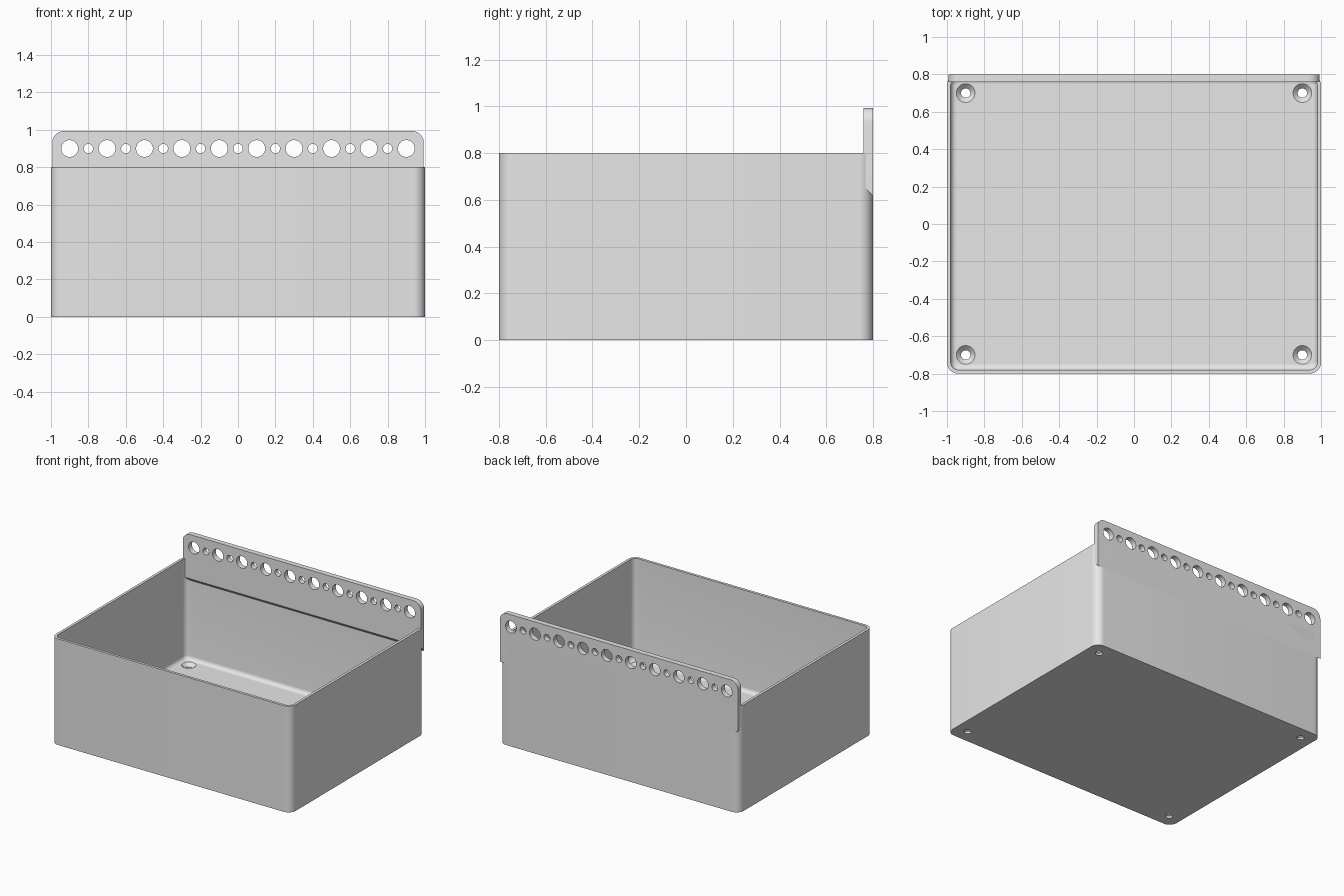
import bpy, bmesh
from math import cos, sin, pi

cube = bpy.data.objects.get("Cube")
if cube:
    bpy.data.objects.remove(cube, do_unlink=True)

grey = bpy.data.materials.new("plain grey")
grey.use_nodes = True
grey.diffuse_color = (0.8, 0.8, 0.8, 1)
grey.node_tree.nodes["Principled BSDF"].inputs["Base Color"].default_value = (0.8, 0.8, 0.8, 1)


def loft(bm, rings):
    """Skin a stack of equal-length closed rings and cap both ends."""
    loops = [[bm.verts.new(p) for p in ring] for ring in rings]
    n = len(loops[0])
    for a, b in zip(loops, loops[1:]):
        for i in range(n):
            j = (i + 1) % n
            bm.faces.new((a[i], a[j], b[j], b[i]))
    bm.faces.new(loops[0][::-1])
    bm.faces.new(loops[-1])


def arc(cx, cy, r, start, steps=10):
    """Quarter circle of points."""
    return [(cx + r * cos(start + pi / 2 * k / steps),
             cy + r * sin(start + pi / 2 * k / steps)) for k in range(steps + 1)]


def rounded_rect(hx, hy, r, z):
    pts = []
    for k, (sx, sy) in enumerate([(1, 1), (-1, 1), (-1, -1), (1, -1)]):
        pts += arc(sx * (hx - r), sy * (hy - r), r, k * pi / 2)
    return [(x, y, z) for x, y in pts]


def circle(x, y, z, r, axis, n=40):
    ring = []
    for k in range(n):
        u, v = r * cos(2 * pi * k / n), r * sin(2 * pi * k / n)
        ring.append((x + u, y + v, z) if axis == "z" else (x + u, y, z + v))
    return ring


def make_object(name, bm):
    bmesh.ops.recalc_face_normals(bm, faces=bm.faces)
    mesh = bpy.data.meshes.new(name)
    bm.to_mesh(mesh)
    bm.free()
    mesh.materials.append(grey)
    obj = bpy.data.objects.new(name, mesh)
    bpy.context.collection.objects.link(obj)
    return obj


def cut_and_smooth(obj, cutter):
    """Cut the holes, drop the cutter and smooth the rounded surfaces."""
    cutter.hide_render = True
    mod = obj.modifiers.new("holes", "BOOLEAN")
    mod.operation = "DIFFERENCE"
    mod.solver = "EXACT"
    mod.object = cutter
    bpy.ops.object.select_all(action="DESELECT")
    obj.select_set(True)
    bpy.context.view_layer.objects.active = obj
    bpy.ops.object.modifier_apply(modifier=mod.name)
    bpy.data.objects.remove(cutter, do_unlink=True)
    bpy.ops.object.shade_smooth_by_angle(angle=pi / 6)


# Open bin: outer shell, rim, inner wall, fillet and floor
HX, HY, HEIGHT, RADIUS = 1.0, 0.8, 0.8, 0.06
WALL, FLOOR, FILLET = 0.02, 0.04, 0.03
rings = [rounded_rect(HX, HY, RADIUS, 0), rounded_rect(HX, HY, RADIUS, HEIGHT)]
rings.append(rounded_rect(HX - WALL, HY - WALL, RADIUS - WALL, HEIGHT))
for k in range(7):
    t = pi / 2 * k / 6
    inset = WALL + FILLET * (1 - cos(t))
    rings.append(rounded_rect(HX - inset, HY - inset, RADIUS - inset,
                              FLOOR + FILLET * (1 - sin(t))))
bm = bmesh.new()
loft(bm, rings)
storage_bin = make_object("storage_bin", bm)

# Countersunk screw holes in the floor
bm = bmesh.new()
for x in (-0.9, 0.9):
    for y in (-0.7, 0.7):
        profile = [(-0.1, 0.025), (0.015, 0.025), (FLOOR, 0.05), (0.1, 0.05)]
        loft(bm, [circle(x, y, z, r, "z") for z, r in profile])
cut_and_smooth(storage_bin, make_object("screw_hole_cutter", bm))

# Hanging plate along the back, with rounded top corners and a sloped underside
PX, TOP, CORNER = 0.993, 0.993, 0.06


def plate_outline(y, bottom):
    pts = arc(PX - CORNER, TOP - CORNER, CORNER, 0)
    pts += arc(CORNER - PX, TOP - CORNER, CORNER, pi / 2)
    pts += [(-PX, bottom), (PX, bottom)]
    return [(x, y, z) for x, z in pts]


bm = bmesh.new()
loft(bm, [plate_outline(0.76, 0.66), plate_outline(0.8, 0.615)])
hanging_plate = make_object("hanging_plate", bm)

# Alternating large and small holes along the plate
bm = bmesh.new()
for k in range(19):
    r = 0.025 if k % 2 else 0.045
    loft(bm, [circle(-0.9 + 0.1 * k, y, 0.9, r, "y") for y in (0.7, 0.9)])
cut_and_smooth(hanging_plate, make_object("plate_hole_cutter", bm))
